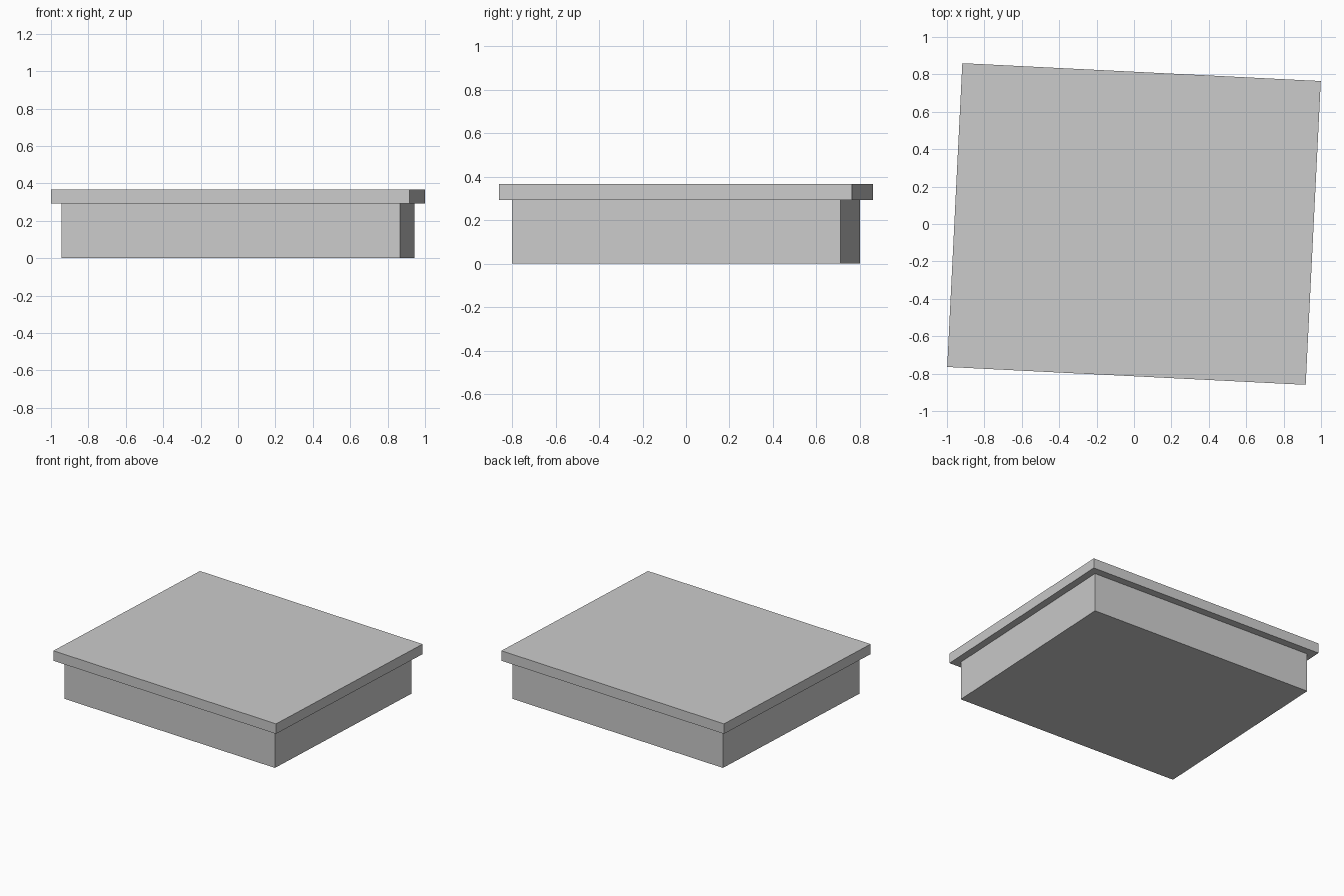
import bpy
import math

if "Cube" in bpy.data.objects:
    bpy.data.objects.remove(bpy.data.objects["Cube"])

TURN = math.radians(-2.85)  # the whole box is turned slightly about z


def slab(name, width, depth, z_low, z_high):
    """Box centred on the z axis between two heights."""
    bpy.ops.mesh.primitive_cube_add(size=1, location=(0, 0, (z_low + z_high) / 2))
    ob = bpy.context.object
    ob.name = name
    ob.scale = (width, depth, z_high - z_low)
    bpy.ops.object.transform_apply(location=False, rotation=False, scale=True)
    ob.rotation_euler.z = TURN
    return ob


# Box body
slab("box_body", 1.812, 1.513, 0.0, 0.292)

# Overhanging lid
slab("lid", 1.919, 1.626, 0.292, 0.367)
